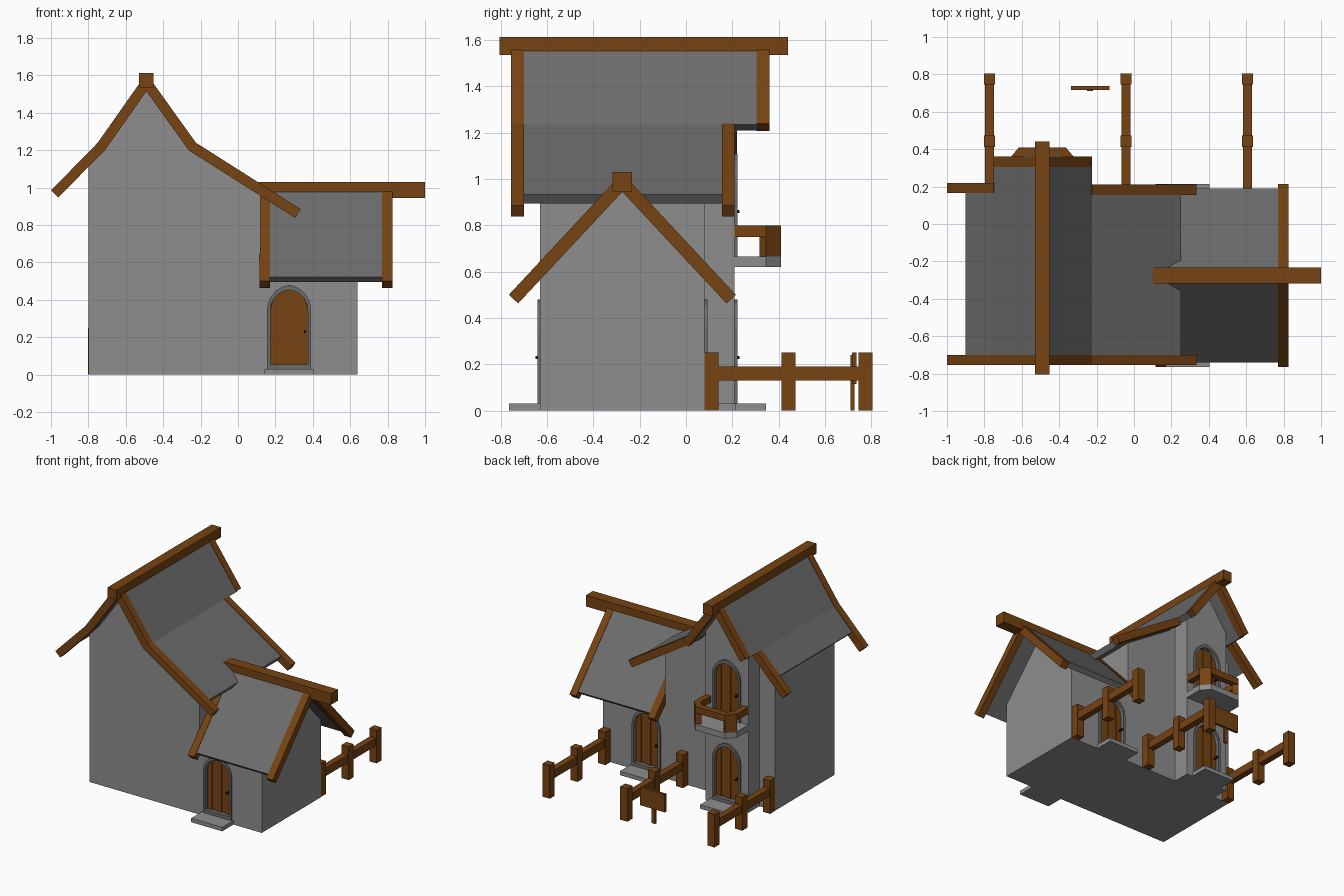
import bpy, bmesh, math
from mathutils import Vector

cube = bpy.data.objects.get("Cube")
if cube:
    bpy.data.objects.remove(cube, do_unlink=True)


def material(name, rgb):
    m = bpy.data.materials.new(name)
    m.use_nodes = True
    m.diffuse_color = (*rgb, 1)
    m.node_tree.nodes["Principled BSDF"].inputs["Base Color"].default_value = (*rgb, 1)
    return m


PLASTER = material("light grey stone", (0.27, 0.27, 0.27))
SLATE = material("dark grey stone", (0.15, 0.15, 0.15))
WOOD = material("brown wood", (0.18, 0.056, 0.006))
IRON = material("black iron", (0.01, 0.01, 0.01))


def prism(name, pts, axis, a, b, mat):
    """Extrude a 2D outline along one axis from a to b."""
    place = {"x": lambda p, d: (d, p[0], p[1]),
             "y": lambda p, d: (p[0], d, p[1]),
             "z": lambda p, d: (p[0], p[1], d)}[axis]
    bm = bmesh.new()
    lo = [bm.verts.new(place(p, a)) for p in pts]
    hi = [bm.verts.new(place(p, b)) for p in pts]
    bm.faces.new(lo)
    bm.faces.new(hi)
    for i in range(len(pts)):
        j = (i + 1) % len(pts)
        bm.faces.new((lo[i], lo[j], hi[j], hi[i]))
    bmesh.ops.recalc_face_normals(bm, faces=bm.faces)
    me = bpy.data.meshes.new(name)
    bm.to_mesh(me)
    bm.free()
    ob = bpy.data.objects.new(name, me)
    bpy.context.collection.objects.link(ob)
    if mat:
        me.materials.append(mat)
    return ob


def box(name, x, y, z, mat):
    rect = [(x[0], y[0]), (x[1], y[0]), (x[1], y[1]), (x[0], y[1])]
    return prism(name, rect, "z", z[0], z[1], mat)


def band(line, t):
    """Outline of a strip: the line plus its mitred offset to the right of travel."""
    pts = [Vector(p) for p in line]
    norms = []
    for p, q in zip(pts, pts[1:]):
        d = (q - p).normalized()
        norms.append(Vector((d.y, -d.x)))
    inner = []
    for i, p in enumerate(pts):
        n1, n2 = norms[max(i - 1, 0)], norms[min(i, len(norms) - 1)]
        inner.append(p + (n1 + n2) * (t / (1 + n1.dot(n2))))
    return [tuple(p) for p in pts + inner[::-1]]


def cut(target, cutter):
    mod = target.modifiers.new("opening", "BOOLEAN")
    mod.operation = "DIFFERENCE"
    mod.object = cutter
    bpy.context.view_layer.objects.active = target
    bpy.ops.object.modifier_apply(modifier=mod.name)
    bpy.data.objects.remove(cutter, do_unlink=True)


# Walls
main_walls = prism("main_walls", [(-0.8, 0), (0.12, 0), (0.12, 0.98), (-0.25, 1.2), (-0.49, 1.54),
                                  (-0.73, 1.2), (-0.8, 1.14)], "y", -0.63, 0.08, PLASTER)
bay_walls = prism("bay_walls", [(-0.67, 0), (-0.31, 0), (-0.31, 1.28), (-0.49, 1.54), (-0.67, 1.28)],
                  "y", 0, 0.21, PLASTER)
wing_walls = prism("wing_walls", [(-0.63, 0), (0.08, 0), (0.08, 0.6), (-0.275, 0.975), (-0.63, 0.6)],
                   "x", 0.1, 0.64, PLASTER)

# Main roof: slate panels framed by timber rakes
rake = [(-1.0, 0.985), (-0.75, 1.24), (-0.49, 1.61), (-0.225, 1.24), (0.335, 0.885)]
slate = [(-0.9, 1.08), (-0.75, 1.235), (-0.49, 1.605), (-0.225, 1.235), (0.25, 0.932)]
BEAM = 0.055
prism("main_roof_upper", band(slate[1:4], 0.045), "y", -0.71, 0.31, SLATE)
prism("main_roof_left", band(slate[:2], 0.045), "y", -0.71, 0.17, SLATE)
prism("main_roof_right", band(slate[3:], 0.045), "y", -0.71, 0.16, SLATE)
prism("front_rake", band(rake, BEAM), "y", -0.755, -0.70, WOOD)
prism("bay_rake", band(rake[1:4], BEAM), "y", 0.305, 0.36, WOOD)
prism("back_rake_left", band(rake[:2], BEAM), "y", 0.165, 0.22, WOOD)
prism("back_rake_right", band(rake[3:], BEAM), "y", 0.155, 0.21, WOOD)
box("main_ridge_beam", (-0.528, -0.452), (-0.805, 0.44), (1.535, 1.612), WOOD)

# Wing roof
wing_line = [(-0.765, 0.5), (-0.275, 1.025), (0.215, 0.5)]
wing_slate = [(-0.74, 0.522), (-0.275, 1.021), (0.19, 0.522)]
prism("wing_roof", band(wing_slate, 0.04), "x", 0.15, 0.78, SLATE)
for name, x in (("wing_rake_inner", 0.115), ("wing_rake_outer", 0.77)):
    prism(name, band(wing_line, BEAM), "x", x, x + BEAM, WOOD)
box("wing_ridge_beam", (0.1, 1.0), (-0.317, -0.233), (0.945, 1.03), WOOD)


def arch_side(w, spring, top, n=5):
    """Right half of a pointed arch, from the springing up to the apex."""
    d = top - spring
    r = (w * w + d * d) / (2 * w)
    end = math.atan2(d, w * -1 + r) if r < w else math.asin(min(1, d / r))
    end = math.atan2(d, r - w)
    return [(w - r + r * math.cos(end * i / n), spring + r * math.sin(end * i / n)) for i in range(n + 1)]


def arch(cx, z, w, bottom, top):
    side = arch_side(w, 0.345, top)
    half = [(w, bottom)] + side
    return ([(cx + x, z + h) for x, h in half]
            + [(cx - x, z + h) for x, h in half[-2::-1]])


def door(label, wall, cx, face, f, z):
    """Recessed plank door in a stone surround; f is the outward y direction."""
    def span(inward, outward):
        return face - f * inward, face + f * outward

    cut(wall, prism("cutter", arch(cx, z, 0.108, 0.045, 0.462), "y", *span(0.035, 0.05), None))
    frame = prism(label + "_surround", arch(cx, z, 0.118, 0.005, 0.48), "y", *span(0.035, 0.012), SLATE)
    cut(frame, prism("cutter", arch(cx, z, 0.1, 0.055, 0.453), "y", *span(0.06, 0.05), None))
    prism(label + "_back_board", arch(cx, z, 0.104, 0.05, 0.457), "y", *span(0.034, -0.028), WOOD)

    # Planks trimmed to the arch
    side = arch_side(0.1, 0.345, 0.453)

    def head(x):
        x = abs(x)
        for (x0, h0), (x1, h1) in zip(side, side[1:]):
            if x1 <= x <= x0:
                return h0 + (h1 - h0) * (x0 - x) / (x0 - x1)
        return side[0][1] if x > 0.05 else side[-1][1]

    count = 5
    for i in range(count):
        x0, x1 = (-0.1 + 0.2 * (i + k) / count for k in (0, 1))
        xs = [x1 + (x0 - x1) * k / 4 for k in range(5)]
        pts = [(cx + x0, z + 0.055), (cx + x1, z + 0.055)] + [(cx + x, z + head(x)) for x in xs]
        prism(f"{label}_plank_{i + 1}", pts, "y", *span(0.03, -0.016 - 0.006 * (i % 2)), WOOD)

    # Handle
    hx = cx - f * 0.085
    ys = sorted(span(0.02, 0.02))
    box(label + "_handle", (hx - 0.006, hx + 0.006), ys, (z + 0.222, z + 0.236), IRON)


def step(label, cx, y0, y1):
    box(label, (cx - 0.13, cx + 0.13), (y0, y1), (0, 0.03), PLASTER)


# Doors and steps
door("front_door", wing_walls, 0.273, -0.63, -1, 0)
door("wing_back_door", wing_walls, 0.273, 0.08, 1, 0)
door("bay_door", bay_walls, -0.49, 0.21, 1, 0)
door("balcony_door", bay_walls, -0.49, 0.21, 1, 0.63)
step("front_step", 0.273, -0.765, -0.625)
step("wing_back_step", 0.273, 0.075, 0.215)
step("bay_step", -0.49, 0.205, 0.345)

# Balcony with chamfered corners
edge = [(-0.67, 0.205), (-0.67, 0.345), (-0.615, 0.41), (-0.365, 0.41), (-0.31, 0.345), (-0.31, 0.205)]
prism("balcony_floor", edge, "z", 0.62, 0.665, PLASTER)
prism("balcony_rail", band(edge, 0.045), "z", 0.75, 0.8, WOOD)
prism("balcony_post_left", band(edge[3:5], 0.044), "z", 0.66, 0.798, WOOD)
prism("balcony_post_right", band(edge[1:3], 0.044), "z", 0.66, 0.798, WOOD)

# Fences
for i, x in enumerate((-0.772, -0.043, 0.607), 1):
    box(f"fence_{i}_rail", (x - 0.024, x + 0.024), (0.09, 0.8), (0.13, 0.19), WOOD)
    for j, y in enumerate((0.11, 0.443, 0.775), 1):
        box(f"fence_{i}_post_{j}", (x - 0.03, x + 0.03), (y - 0.03, y + 0.03), (0, 0.25), WOOD)

# Sign board on a stake
box("sign_stake", (-0.25, -0.22), (0.71, 0.727), (0, 0.24), WOOD)
box("sign_board", (-0.338, -0.132), (0.717, 0.737), (0.115, 0.25), WOOD)
